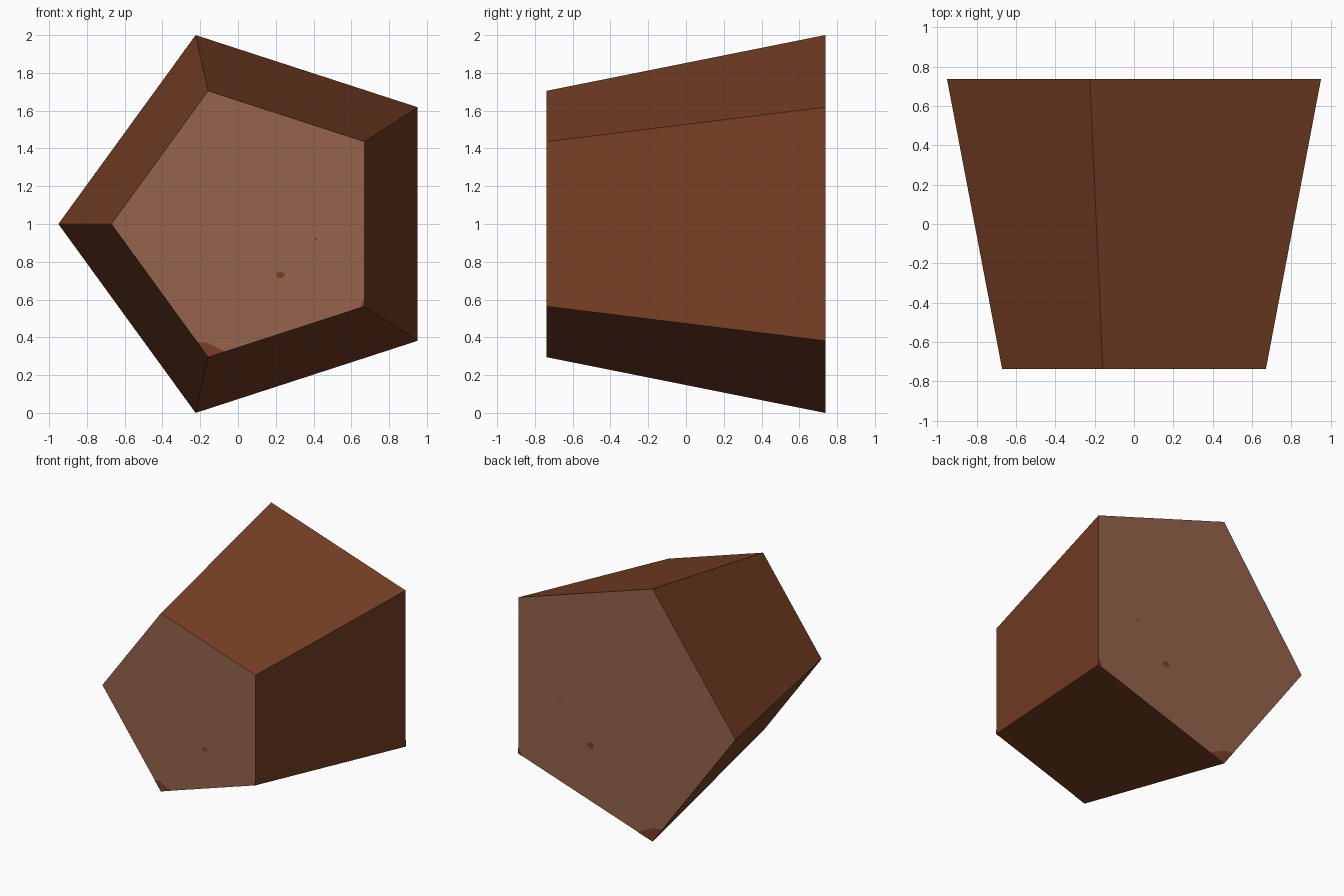
import bpy, math

if "Cube" in bpy.data.objects:
    bpy.data.objects.remove(bpy.data.objects["Cube"])


def material(name, rgb):
    m = bpy.data.materials.new(name)
    m.diffuse_color = (*rgb, 1.0)
    m.use_nodes = True
    m.node_tree.nodes["Principled BSDF"].inputs["Base Color"].default_value = m.diffuse_color
    return m


bark = material("bark brown", (0.188, 0.051, 0.0185))
wood = material("cut wood", (0.300, 0.127, 0.072))

HALF, TAPER, R = 0.738, 0.705, 1.0515


def make(name, verts, faces, mats):
    me = bpy.data.meshes.new(name)
    me.from_pydata(verts, [], faces)
    for m in mats:
        me.materials.append(m)
    ob = bpy.data.objects.new(name, me)
    bpy.context.collection.objects.link(ob)
    return me


def end_point(x, z, s, y):
    # Point of the large back end, scaled about the log axis
    return (x * s, y, 1 + (z - 1) * s)


# Tapered five-sided log: counter-clockwise as seen from the front
angles = [math.pi + i * math.tau / 5 for i in range(5)]
pent = [(0.1005 + R * math.cos(a), 1 + R * math.sin(a)) for a in angles]
verts = [end_point(x, z, TAPER, -HALF) for x, z in pent]
verts += [end_point(x, z, 1, HALF) for x, z in pent]
faces = [(0, 1, 2, 3, 4), (9, 8, 7, 6, 5)]
faces += [(i, i + 5, (i + 1) % 5 + 5, (i + 1) % 5) for i in range(5)]
log = make("log", verts, faces, [bark, wood])
for p in log.polygons:
    p.material_index = 1 if abs(p.normal.y) > 0.9 else 0


def oval(cx, cz, rx, rz):
    return [(cx + rx * math.cos(i * math.tau / 8), cz + rz * math.sin(i * math.tau / 8))
            for i in range(8)]


# Bark specks on the cut ends, in back-end coordinates
(bx, bz), (rx, rz) = pent[1], pent[2]
specks = {
    "knot": oval(0.32, 0.617, 0.033, 0.024),
    "small_knot": oval(0.585, 0.889, 0.011, 0.009),
    "bottom_chip": [(bx, bz), (bx + 0.13, bz + 0.042), (bx + 0.04, bz + 0.085),
                    (bx - 0.01, bz + 0.11), (bx - 0.082, bz + 0.113)],
    "side_chip": [(rx, rz), (rx, rz + 0.05), (rx - 0.025, rz + 0.02), (rx - 0.03, rz - 0.01)],
}
for name, pts in specks.items():
    n = list(range(len(pts)))
    make("back_" + name, [end_point(x, z, 1, HALF + 0.002) for x, z in pts], [n[::-1]], [bark])
    make("front_" + name, [end_point(x, z, TAPER, -HALF - 0.002) for x, z in pts], [n], [bark])
